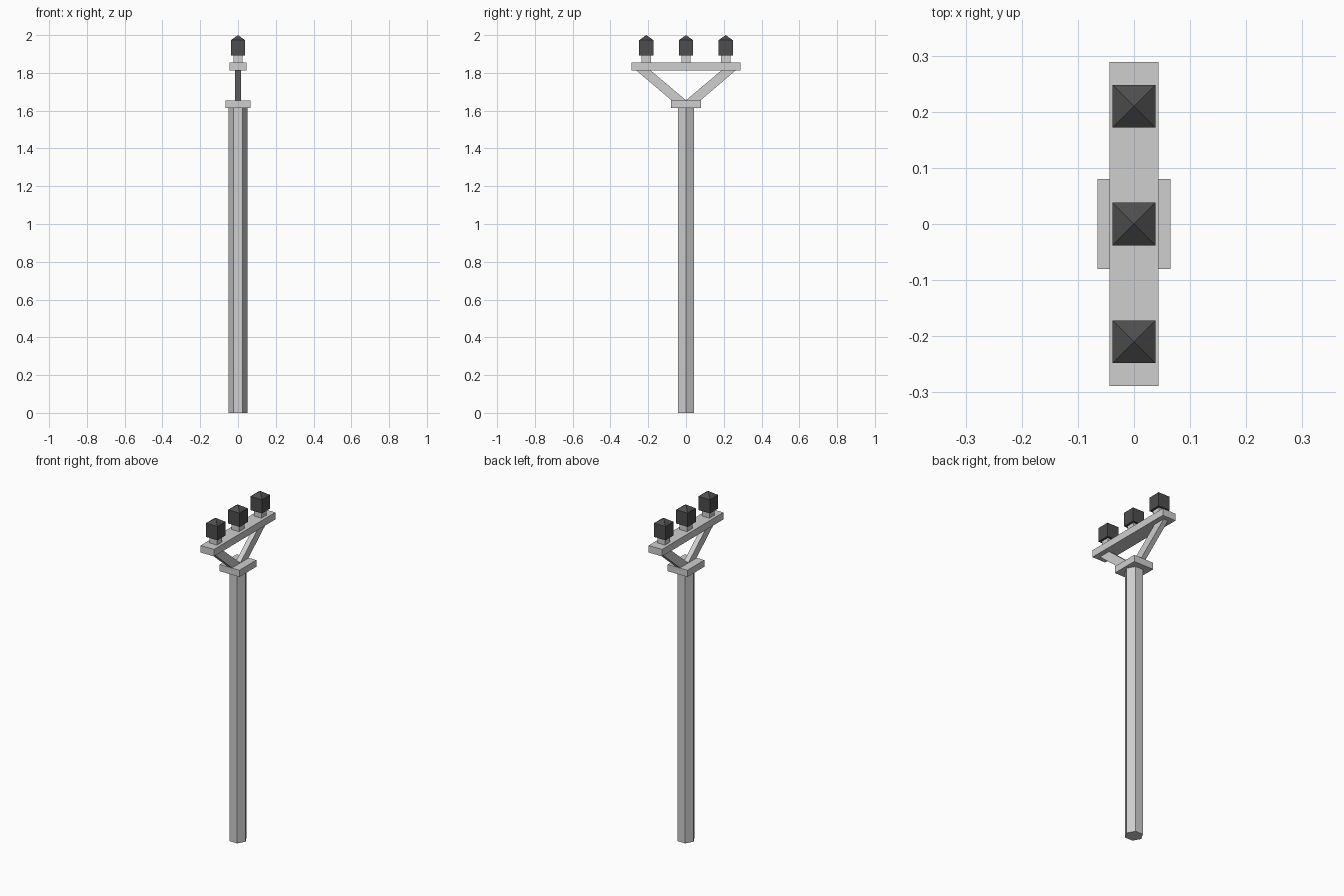
import bpy, bmesh, math

if "Cube" in bpy.data.objects:
    bpy.data.objects.remove(bpy.data.objects["Cube"])


def material(name, color):
    m = bpy.data.materials.new(name)
    m.diffuse_color = (*color, 1.0)
    m.use_nodes = True
    m.node_tree.nodes["Principled BSDF"].inputs["Base Color"].default_value = m.diffuse_color
    return m


GREY = material("light_grey", (0.62, 0.62, 0.62))
DARK = material("dark_grey", (0.075, 0.075, 0.075))


def finish(name, bm, mat):
    bmesh.ops.recalc_face_normals(bm, faces=bm.faces)
    mesh = bpy.data.meshes.new(name)
    bm.to_mesh(mesh)
    bm.free()
    mesh.materials.append(mat)
    obj = bpy.data.objects.new(name, mesh)
    bpy.context.collection.objects.link(obj)
    return obj


def prism(name, profile, axis, lo, hi, mat):
    """Extrude a 2D profile: axis 'z' takes (x, y) points, axis 'x' takes (y, z)."""
    bm = bmesh.new()
    place = (lambda a, b, t: (a, b, t)) if axis == "z" else (lambda a, b, t: (t, a, b))
    low = [bm.verts.new(place(a, b, lo)) for a, b in profile]
    high = [bm.verts.new(place(a, b, hi)) for a, b in profile]
    bm.faces.new(low)
    bm.faces.new(high)
    n = len(profile)
    for i in range(n):
        j = (i + 1) % n
        bm.faces.new((low[i], low[j], high[j], high[i]))
    return finish(name, bm, mat)


def rect(hx, hy, cy=0.0):
    return [(-hx, cy - hy), (hx, cy - hy), (hx, cy + hy), (-hx, cy + hy)]


# Hexagonal pole with points towards +x and -x
hexagon = [(0.05 * math.cos(math.radians(60 * i)),
            0.05 * math.sin(math.radians(60 * i))) for i in range(6)]
prism("pole", hexagon, "z", 0.0, 1.615, GREY)

# Cap plate and cross arm
prism("cap_plate", rect(0.065, 0.08), "z", 1.615, 1.655, GREY)
prism("cross_arm", rect(0.044, 0.289), "z", 1.812, 1.854, GREY)

# Slanted braces forming a V
for side, label in ((-1, "front"), (1, "back")):
    brace = [(0.0, 1.655), (side * 0.077, 1.655),
             (side * 0.262, 1.812), (side * 0.186, 1.812)]
    prism(label + "_brace", brace, "x", -0.015, 0.015, GREY)

# Insulators: light neck, dark block with a pyramid top
for label, y in (("front", -0.21), ("middle", 0.0), ("back", 0.21)):
    prism(label + "_insulator_neck", rect(0.025, 0.025, y), "z", 1.854, 1.891, GREY)
    bm = bmesh.new()
    corners = rect(0.038, 0.038, y)
    low = [bm.verts.new((a, b, 1.891)) for a, b in corners]
    high = [bm.verts.new((a, b, 1.973)) for a, b in corners]
    apex = bm.verts.new((0, y, 2.0))
    bm.faces.new(low)
    for i in range(4):
        j = (i + 1) % 4
        bm.faces.new((low[i], low[j], high[j], high[i]))
        bm.faces.new((high[i], high[j], apex))
    finish(label + "_insulator", bm, DARK)
